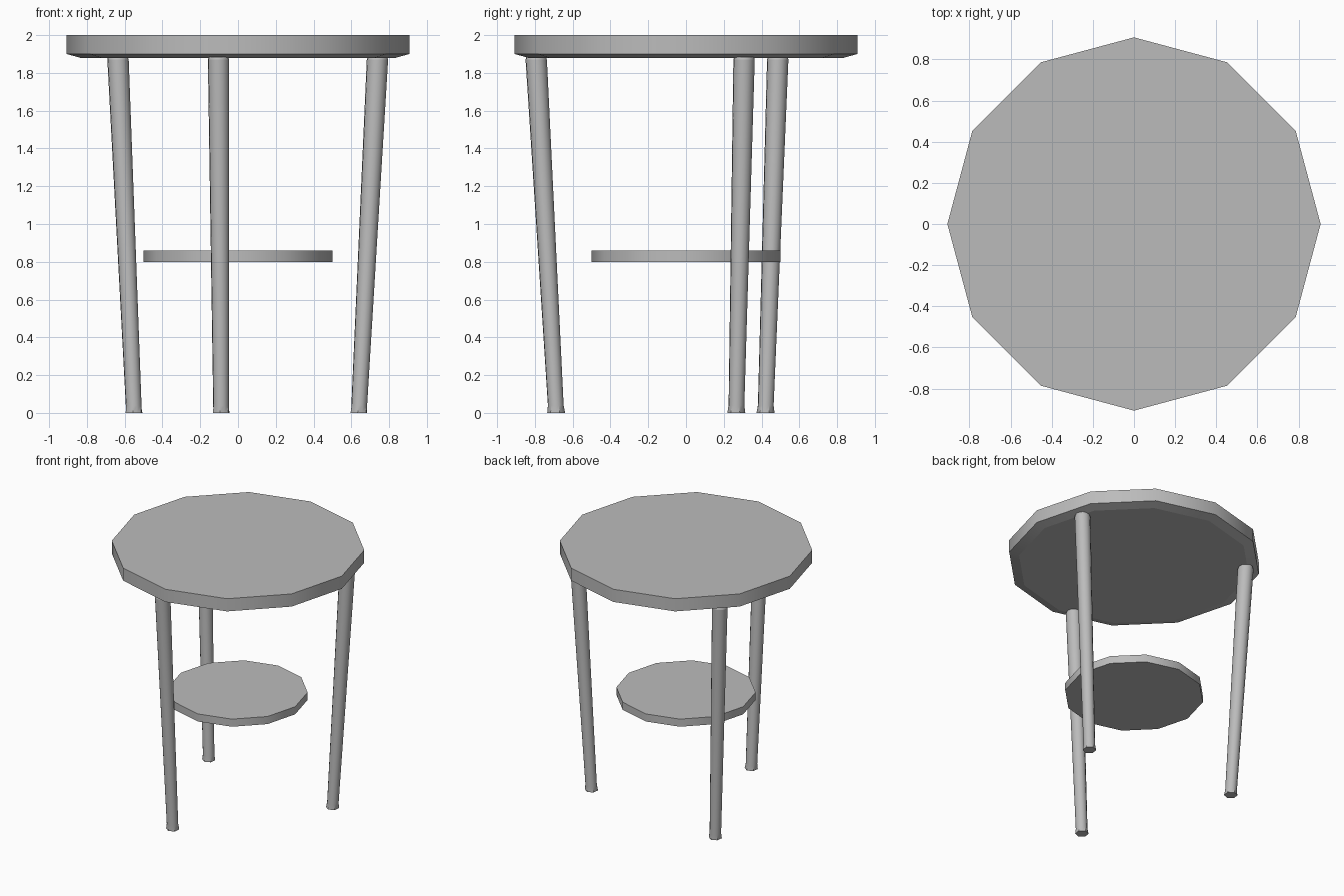
import bpy, bmesh
from math import cos, sin, pi, radians

cube = bpy.data.objects.get("Cube")
if cube:
    bpy.data.objects.remove(cube, do_unlink=True)

SIDES = 12
grey = bpy.data.materials.new("grey")
grey.use_nodes = True
colour = (0.5, 0.5, 0.5, 1)
grey.diffuse_color = colour
grey.node_tree.nodes["Principled BSDF"].inputs["Base Color"].default_value = colour


def loft(name, rings, is_sharp):
    """Join rings of points into a capped solid, smooth except for sharp edges."""
    bm = bmesh.new()
    loops = [[bm.verts.new(p) for p in ring] for ring in rings]
    for low, high in zip(loops, loops[1:]):
        for i in range(SIDES):
            j = (i + 1) % SIDES
            bm.faces.new((low[i], low[j], high[j], high[i]))
    bm.faces.new(loops[0][::-1])
    bm.faces.new(loops[-1])
    for face in bm.faces:
        face.smooth = True
    bm.verts.index_update()
    for edge in bm.edges:
        a, b = sorted(v.index for v in edge.verts)
        edge.smooth = not is_sharp(a, b)
    mesh = bpy.data.meshes.new(name)
    bm.to_mesh(mesh)
    bm.free()
    mesh.materials.append(grey)
    obj = bpy.data.objects.new(name, mesh)
    bpy.context.collection.objects.link(obj)
    return obj


def ring(radius, z, centre=(0, 0), turn=0, hexagon=False):
    points = []
    for i in range(SIDES):
        a = turn + 2 * pi * i / SIDES
        r = radius * (cos(pi / 6) if hexagon and i % 2 else 1)
        points.append((centre[0] + r * cos(a), centre[1] + r * sin(a), z))
    return points


def disc_sharp(a, b):
    return a // SIDES == b // SIDES


def leg_sharp(a, b):
    # Rims of both ends and the six short corners of the foot
    same = a // SIDES == b // SIDES
    return (same and a // SIDES != 1) or (not same and a < SIDES and a % 2 == 0)


# Table top with a shallow chamfer underneath, and the lower shelf
loft("table_top", [ring(0.835, 1.88), ring(0.907, 1.9), ring(0.907, 2)], disc_sharp)
loft("lower_shelf", [ring(0.5, 0.8), ring(0.5, 0.86)], disc_sharp)

# Three splayed, tapered legs on six-sided feet
for name, degrees in (("front_leg", -97.4), ("left_leg", 22.6), ("right_leg", 142.6)):
    turn = radians(degrees)

    def leg_ring(radius, z, hexagon=False):
        out = 0.693 + 0.057 * z
        return ring(radius, z, (out * cos(turn), out * sin(turn)), turn, hexagon)

    loft(name, [leg_ring(0.048, 0, True), leg_ring(0.042, 0.04),
                leg_ring(0.057, 1.87), leg_ring(0.052, 1.885)], leg_sharp)
